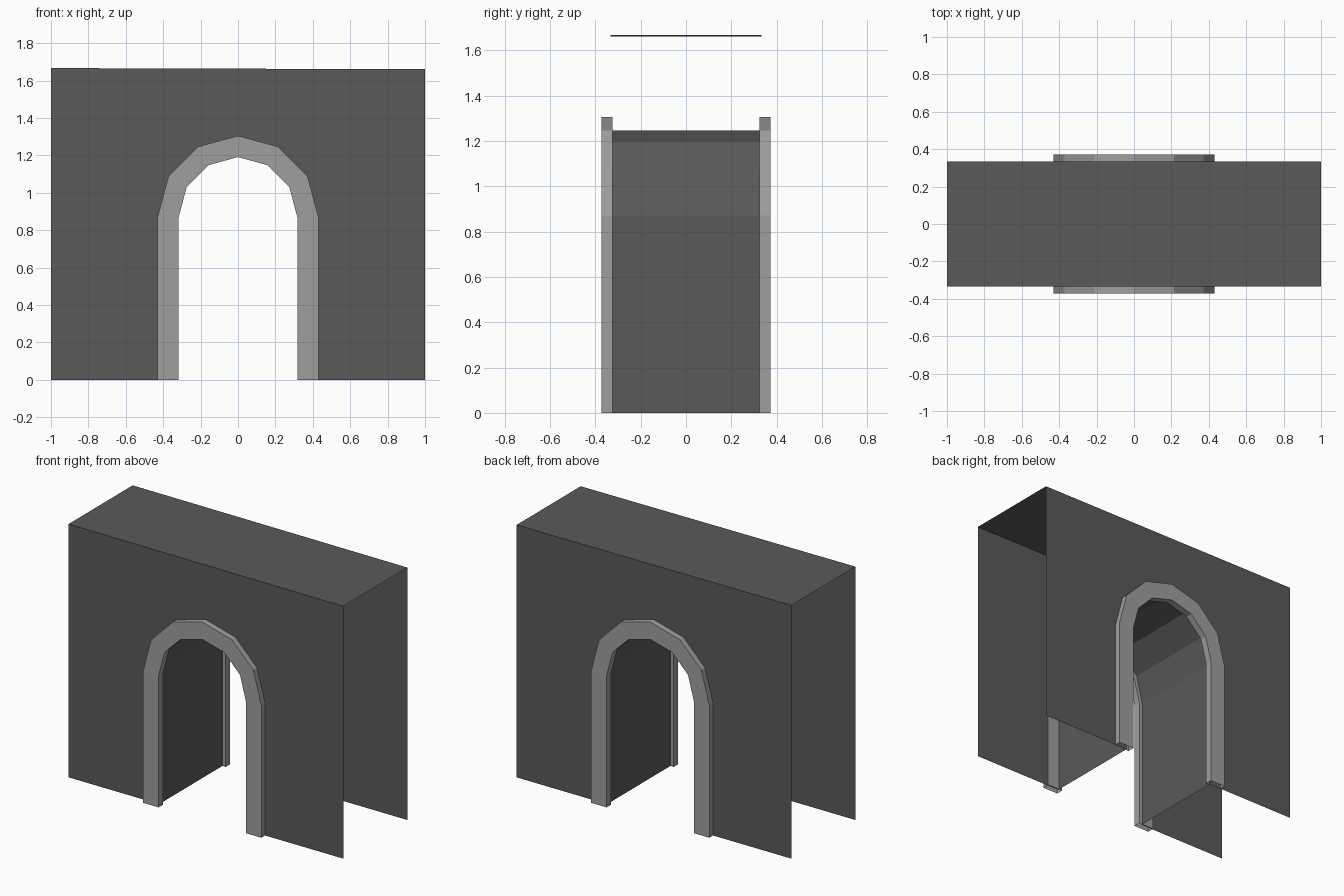
import bpy
import math

if "Cube" in bpy.data.objects:
    bpy.data.objects.remove(bpy.data.objects["Cube"])

SPRING = 0.87      # height where the arch starts to curve
WALL_Y = 0.333     # half thickness of the wall
TOP_L, TOP_R = 1.667, 1.661   # the top dips very slightly to the right


def material(name, v):
    m = bpy.data.materials.new(name)
    m.diffuse_color = (v, v, v, 1)
    m.use_nodes = True
    m.node_tree.nodes["Principled BSDF"].inputs["Base Color"].default_value = m.diffuse_color
    return m


dark_stone = material("dark_stone", 0.101)
light_stone = material("light_stone", 0.345)


def arch(rx, rz):
    """Arch outline (x, z) from right foot over the top to left foot."""
    curve = [(rx * math.cos(math.radians(30 * i)),
              SPRING + rz * math.sin(math.radians(30 * i))) for i in range(7)]
    return [(rx, 0)] + curve + [(-rx, 0)]


def add_object(name, verts, faces, mat):
    me = bpy.data.meshes.new(name)
    me.from_pydata(verts, [], faces)
    me.materials.append(mat)
    ob = bpy.data.objects.new(name, me)
    bpy.context.collection.objects.link(ob)
    return ob


# Front and back wall sheets with the arched opening (sides are open)
opening = arch(0.341, 0.375)
outline = [(1, 0), (1, TOP_R), (-1, TOP_L), (-1, 0)] + opening[::-1]
n = len(outline)
add_object("front_wall", [(x, -WALL_Y, z) for x, z in outline],
           [tuple(reversed(range(n)))], dark_stone)
add_object("back_wall", [(x, WALL_Y, z) for x, z in outline],
           [tuple(range(n))], dark_stone)

# Flat top
add_object("wall_top", [(-1, -WALL_Y, TOP_L), (1, -WALL_Y, TOP_R),
                        (1, WALL_Y, TOP_R), (-1, WALL_Y, TOP_L)],
           [(0, 1, 2, 3)], dark_stone)

# Passage lining, facing inwards
k = len(opening)
pm = add_object("passage",
                [(x, y, z) for y in (-WALL_Y, WALL_Y) for x, z in opening],
                [(i, i + 1, k + i + 1, k + i) for i in range(k - 1)],
                dark_stone).data
if pm.polygons[0].normal.x > 0:
    pm.flip_normals()


# Arch trims: a rectangular section swept along the arch, open at the feet
def trim(name, y0, y1):
    verts, faces = [], []
    inner, outer = arch(0.317, 0.321), arch(0.43, 0.435)
    for (xi, zi), (xo, zo) in zip(inner, outer):
        verts += [(xi, y0, zi), (xo, y0, zo), (xo, y1, zo), (xi, y1, zi)]
    for i in range(len(inner) - 1):
        a, b = 4 * i, 4 * i + 4
        for j in range(4):
            q = (j + 1) % 4
            faces.append((a + j, a + q, b + q, b + j))
    me = add_object(name, verts, faces, light_stone).data
    if me.polygons[0].normal.y > 0:
        me.flip_normals()


trim("front_arch_trim", -0.372, -0.325)
trim("back_arch_trim", 0.325, 0.372)
